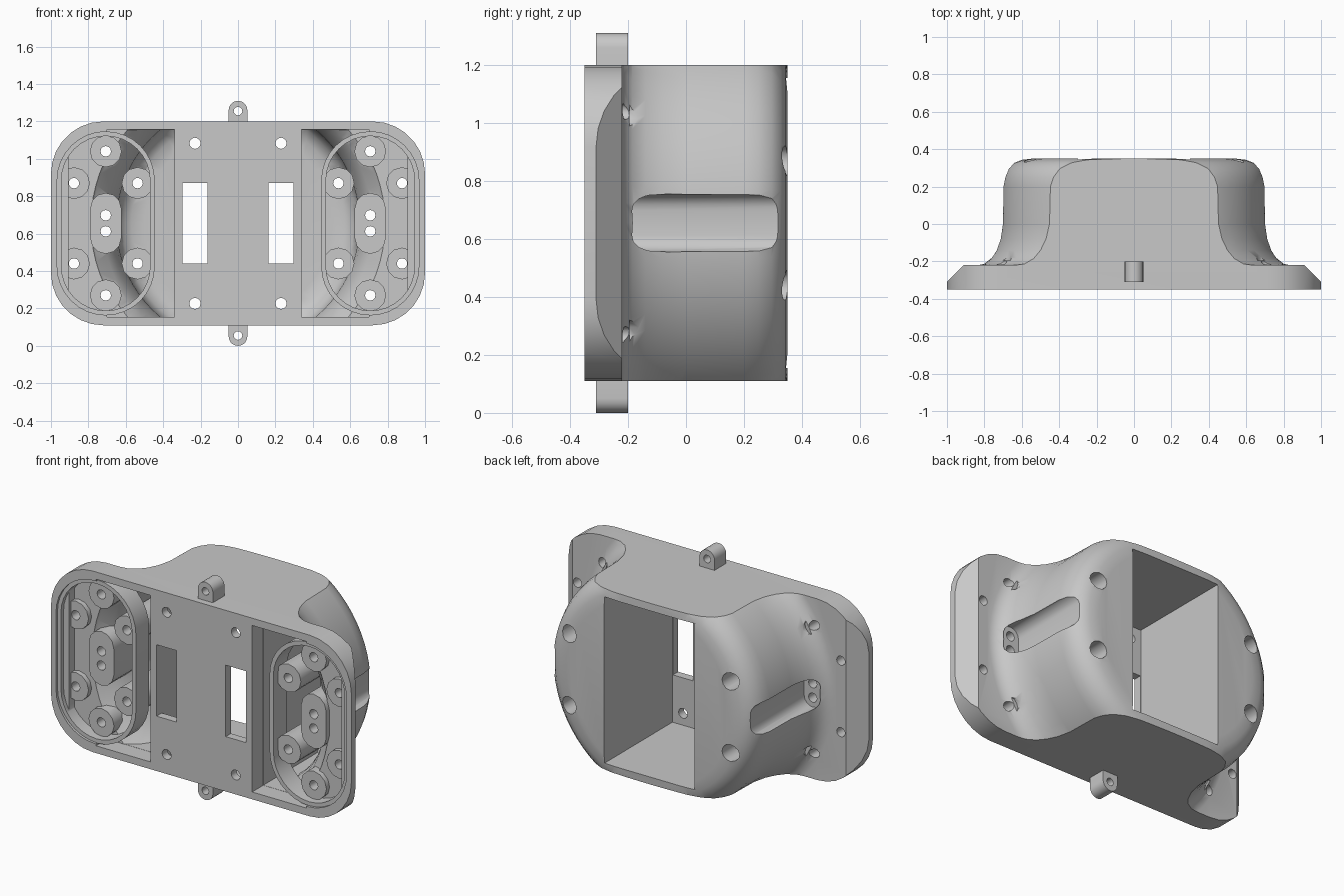
import bpy, bmesh, math

cube = bpy.data.objects.get("Cube")
if cube:
    bpy.data.objects.remove(cube, do_unlink=True)

MID = 0.655  # height of the centre line

grey = bpy.data.materials.new("light_grey")
grey.use_nodes = True
grey.diffuse_color = (0.58, 0.58, 0.58, 1)
grey.node_tree.nodes["Principled BSDF"].inputs["Base Color"].default_value = grey.diffuse_color


def loft(name, rings):
    """Closed solid through equal-length rings of points, capped at both ends."""
    bm = bmesh.new()
    loops = [[bm.verts.new(p) for p in ring] for ring in rings]
    n = len(loops[0])
    for a, b in zip(loops, loops[1:]):
        for i in range(n):
            j = (i + 1) % n
            bm.faces.new((a[i], a[j], b[j], b[i]))
    bm.faces.new(loops[0])
    bm.faces.new(loops[-1])
    bmesh.ops.recalc_face_normals(bm, faces=bm.faces)
    mesh = bpy.data.meshes.new(name)
    bm.to_mesh(mesh)
    bm.free()
    mesh.materials.append(grey)
    obj = bpy.data.objects.new(name, mesh)
    bpy.context.collection.objects.link(obj)
    return obj


def prism(name, outline, y0, y1):
    """Extrude an (x, z) outline along y."""
    return loft(name, [[(x, y, z) for x, z in outline] for y in (y0, y1)])


def lathe(name, profile, n=72):
    """Turn an (r, y) profile round the front-to-back axis."""
    turns = [math.tau * i / n for i in range(n)]
    return loft(name, [[(r * math.cos(a), y, MID + r * math.sin(a)) for a in turns]
                       for r, y in profile])


def rounded(cx, cz, hx, hz, r, n=6):
    """Rounded rectangle outline; a circle or stadium when r fills it."""
    pts = []
    for k, (sx, sz) in enumerate(((1, 1), (-1, 1), (-1, -1), (1, -1))):
        for i in range(n + 1):
            a = math.pi / 2 * (k + i / n)
            p = (round(cx + sx * (hx - r) + r * math.cos(a), 5),
                 round(cz + sz * (hz - r) + r * math.sin(a), 5))
            if p not in pts:
                pts.append(p)
    return pts


def rect(x0, x1, z0, z1):
    return [(x0, z0), (x1, z0), (x1, z1), (x0, z1)]


def circle(x, z, r):
    return rounded(x, z, r, r, r, 3)


def oval(x, r):
    """Tall stadium outline of the side chambers."""
    return rounded(x, MID, r, r + 0.23, r, 8)


def combine(obj, other, operation):
    mod = obj.modifiers.new("combine", "BOOLEAN")
    mod.operation, mod.object, mod.solver = operation, other, "MANIFOLD"
    bpy.context.view_layer.objects.active = obj
    bpy.ops.object.modifier_apply(modifier=mod.name)
    bpy.data.objects.remove(other, do_unlink=True)


def cut(obj, outline, y0, y1):
    combine(obj, prism("cutter", outline, y0, y1), "DIFFERENCE")


def add(obj, outline, y0, y1):
    combine(obj, prism("piece", outline, y0, y1), "UNION")


def keep(obj, outline):
    combine(obj, prism("bounds", outline, -1, 1), "INTERSECT")


def smooth(obj):
    bpy.ops.object.select_all(action="DESELECT")
    obj.select_set(True)
    bpy.context.view_layer.objects.active = obj
    bpy.ops.object.shade_smooth_by_angle(angle=math.radians(35))


# Front flange with slanted rear edges at both ends
flange = prism("flange", rounded(0, MID, 1, 0.545, 0.28, 7), -0.35, -0.22)
taper = [(-1.06, -0.37), (1.06, -0.37), (0.9, -0.21), (-0.9, -0.21)]
wedge = loft("wedge", [[(x, y, z) for x, y in taper] for z in (-1, 2)])
combine(flange, wedge, "INTERSECT")

# Round rear drum flaring into the flange, sliced flat at top and bottom
housing = lathe("housing", [
    (0.84, -0.3), (0.84, -0.221), (0.80, -0.213), (0.765, -0.185),
    (0.74, -0.14), (0.72, -0.08), (0.708, 0), (0.705, 0.2), (0.695, 0.25),
    (0.675, 0.295), (0.64, 0.327), (0.6, 0.343), (0.54, 0.35)])
combine(housing, flange, "UNION")
keep(housing, rect(-2, 2, 0.1101, 1.1999))

# Rear pocket, front slots and plate holes
cut(housing, rect(-0.3, 0.3, 0.155, 1.155), -0.3, 0.5)
for s in (1, -1):
    cut(housing, rect(s * 0.23 - 0.067, s * 0.23 + 0.067, 0.44, 0.87), -0.5, -0.2)
    for t in (1, -1):
        cut(housing, circle(s * 0.23, MID + t * 0.428, 0.03), -0.5, -0.2)

for s in (1, -1):
    cx = s * 0.707
    posts = [(cx, MID + 0.385), (cx, MID - 0.385)]
    posts += [(cx + d, MID + t * 0.215) for d in (0.17, -0.17) for t in (1, -1)]

    # Hollow of the side chamber: drum interior, flange floor and open front
    hollow = lathe("hollow", [
        (0.8, -0.28), (0.78, -0.25), (0.72, -0.2), (0.685, -0.13),
        (0.66, -0.06), (0.65, 0), (0.645, 0.2), (0.62, 0.26), (0.57, 0.295),
        (0.5, 0.3)])
    keep(hollow, rect(*sorted((s * 0.34, s * 0.9)), 0.155, 1.155))
    floor = prism("floor", oval(cx, 0.246), -0.32, -0.26)
    keep(floor, rect(*sorted((s * 0.4, s * 0.907)), 0, 1.3))
    combine(hollow, floor, "UNION")
    add(hollow, oval(cx, 0.25), -0.4, -0.31)
    add(hollow, rect(*sorted((s * 0.339, s * 0.7)), 0.154, 1.156), -0.39, -0.245)
    add(hollow, oval(cx, 0.26), -0.38, -0.33)

    # Thin oval rim and screw posts stay solid
    rim = prism("rim", oval(cx, 0.262), -0.335, -0.21)
    cut(rim, oval(cx, 0.237), -0.5, 0)
    combine(hollow, rim, "DIFFERENCE")
    for x, z in posts:
        cut(hollow, circle(x, z, 0.085), -0.29, 0.6)
    cut(hollow, rounded(cx, MID, 0.083, 0.163, 0.083, 3), -0.29, 0.6)
    combine(housing, hollow, "DIFFERENCE")

    # Screw holes with counterbores from behind
    for x, z in posts:
        cut(housing, circle(x, z, 0.028), -0.5, 0.5)
        cut(housing, circle(x, z, 0.052), -0.195, 0.5)
    for t in (1, -1):
        cut(housing, circle(cx, MID + t * 0.043, 0.028), -0.5, 0.5)
    cut(housing, rounded(cx, MID, 0.057, 0.1, 0.057, 4), -0.195, 0.5)
smooth(housing)

# Mounting lugs above and below, rounded at the outer end
for name, t in (("top_lug", 1), ("bottom_lug", -1)):
    arc = [math.pi * i / 10 for i in range(11)]
    outline = [(0.05 * math.cos(a), MID + t * (0.605 + 0.05 * math.sin(a))) for a in arc]
    outline += [(-0.05, MID + t * 0.51), (0.05, MID + t * 0.51)]
    lug = prism(name, outline, -0.31, -0.2)
    cut(lug, circle(0, MID + t * 0.6, 0.023), -0.5, 0)
    smooth(lug)
